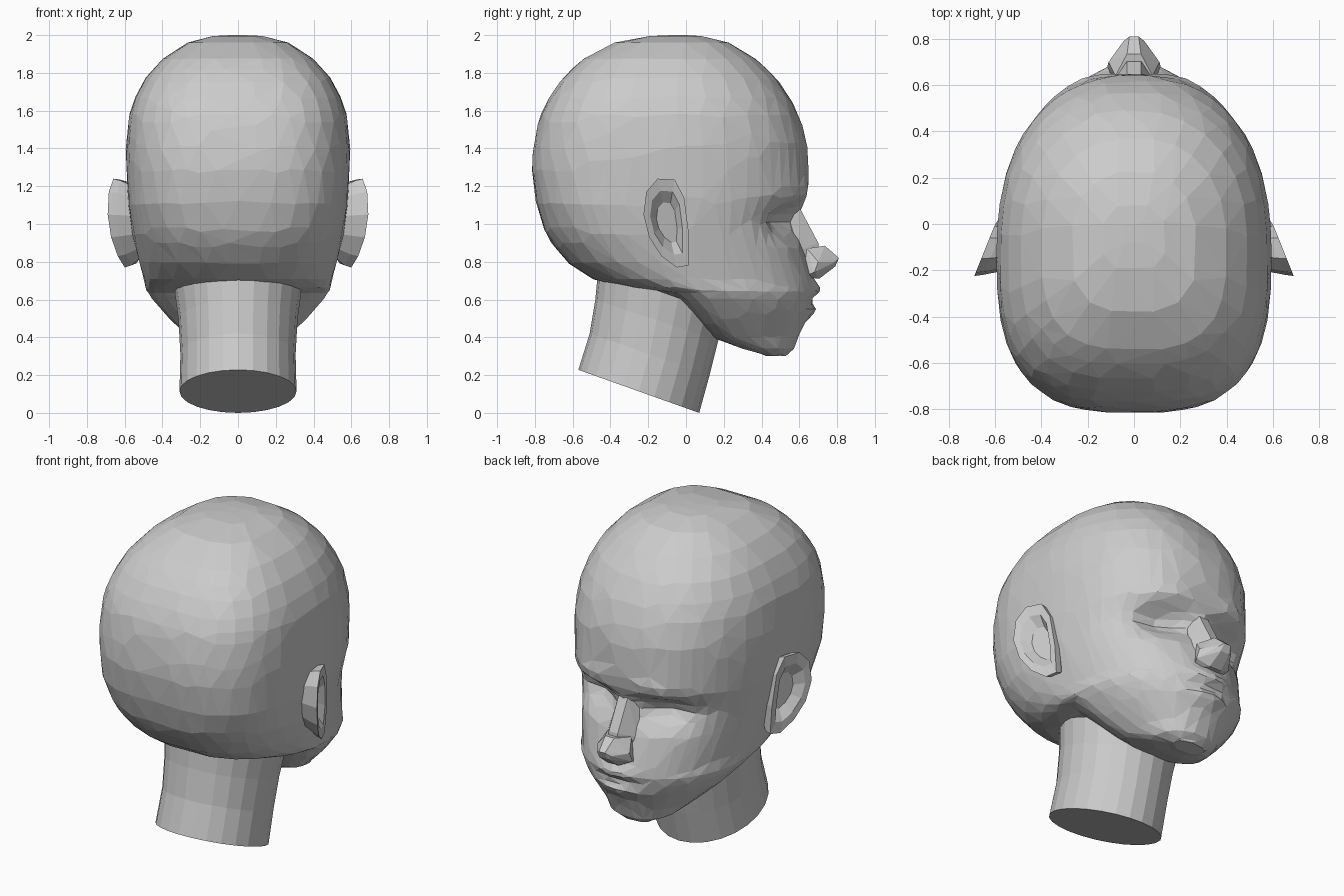
import bpy, bmesh, math

if "Cube" in bpy.data.objects:
    bpy.data.objects.remove(bpy.data.objects["Cube"])


def make_object(name, bm):
    bmesh.ops.recalc_face_normals(bm, faces=bm.faces)
    mesh = bpy.data.meshes.new(name)
    bm.to_mesh(mesh)
    bm.free()
    ob = bpy.data.objects.new(name, mesh)
    bpy.context.collection.objects.link(ob)
    return ob


def loft(rings):
    bm = bmesh.new()
    loops = [[bm.verts.new(p) for p in r] for r in rings]
    n = len(loops[0])
    for a, b in zip(loops, loops[1:]):
        for i in range(n):
            j = (i + 1) % n
            bm.faces.new((a[i], a[j], b[j], b[i]))
    bm.faces.new(loops[0][::-1])
    bm.faces.new(loops[-1])
    return bm


def hull(name, half):
    bm = bmesh.new()
    for x, y, z in half:
        for s in ((1, -1) if x else (1,)):
            bm.verts.new((s * x, y, z))
    res = bmesh.ops.convex_hull(bm, input=bm.verts)
    loose = [v for v in bm.verts if not v.link_faces]
    bmesh.ops.delete(bm, geom=loose, context='VERTS')
    return make_object(name, bm)


def power(v, e):
    return math.copysign(abs(v) ** e, v)


def bump(d, s):
    return math.exp(-(d / s) ** 2)


# Head: horizontal sections (height, back y, front y, half width, widest y)
sections = [
    (.302, .42, .53, .10, .48), (.34, .29, .573, .19, .40),
    (.40, .14, .595, .26, .28), (.47, .05, .625, .335, .22),
    (.55, -.03, .665, .41, .17), (.635, -.13, .675, .475, .12),
    (.665, -.34, .675, .49, .05), (.71, -.50, .67, .50, 0),
    (.80, -.63, .645, .525, -.05), (.93, -.73, .61, .555, -.10),
    (1.05, -.775, .615, .575, -.12), (1.15, -.80, .64, .585, -.12),
    (1.30, -.815, .648, .592, -.12), (1.45, -.80, .635, .59, -.12),
    (1.60, -.76, .585, .57, -.12), (1.75, -.67, .495, .505, -.11),
    (1.87, -.55, .375, .405, -.10), (1.96, -.38, .23, .27, -.08),
    (1.995, -.20, .09, .14, -.05), (2.0, -.09, .01, .05, -.04)]


def smooth_sections(rows, steps):
    out = []
    for i in range(len(rows) - 1):
        quad = [rows[max(0, min(len(rows) - 1, i + k))] for k in (-1, 0, 1, 2)]
        for s in range(steps):
            t = s / steps
            out.append([.5 * (2 * b + (c - a) * t + (2 * a - 5 * b + 4 * c - d) * t * t
                              + (3 * b - a - 3 * c + d) * t ** 3) for a, b, c, d in zip(*quad)])
            out[-1][0] = quad[1][0] * (1 - t) + quad[2][0] * t
    return out + [list(rows[-1])]


def face_features(x, y, z):
    if y > .1:
        ax = abs(x)
        y -= .125 * bump(ax - .22, .16) * bump(z - 1.02, .085)   # eye sockets
        y += .03 * bump(ax - .24, .15) * bump(z - 1.17, .06)     # brow
        y += .035 * bump(ax, .13) * bump(z - .655, .045)         # upper lip
        y += .025 * bump(ax, .12) * bump(z - .54, .04)           # lower lip
        y -= .02 * bump(ax, .14) * bump(z - .595, .025)          # mouth line
    return x, y, z


rings = []
for z, back, front, w, c in smooth_sections(sections, 3):
    k = max(0, min(1, (z - .65) / .45))
    ring = []
    for i in range(56):
        t = 2 * math.pi * i / 56
        s = math.sin(t)
        e = 2 / (2.1 + .2 * k) if s > 0 else 2 / (2.15 + .75 * k)
        y = c + (front - c if s > 0 else c - back) * power(s, e)
        ring.append(face_features(w * power(math.cos(t), e), y, z))
    rings.append(ring)
bm = loft(rings)
bmesh.ops.triangulate(bm, faces=bm.faces)
count = len(bm.faces)
head = make_object("head", bm)
dec = head.modifiers.new("facets", 'DECIMATE')
dec.ratio = 1150 / count

# Neck: slanted tube, each ring given by its back and front points
neck_rings = []
for yb, zb, yf, zf, w in [(-.57, .228, .07, 0, .31), (-.51, .42, .125, .2, .305),
                          (-.48, .60, .17, .38, .315), (-.465, .76, .21, .52, .335)]:
    ring = []
    for i in range(24):
        t = 2 * math.pi * i / 24
        s = (math.sin(t) + 1) / 2
        ring.append((w * math.cos(t), yb + (yf - yb) * s, zb + (zf - zb) * s))
    neck_rings.append(ring)
make_object("neck", loft(neck_rings))

# Nose: bridge and tip with nostril wings
hull("nose_bridge", [(.03, .605, 1.08), (.06, .52, 1.10), (.03, .70, .90),
                     (.10, .60, .86), (.035, .71, .82), (.10, .58, .78)])
hull("nose_tip", [(.03, .735, .885), (.02, .81, .82), (.045, .79, .80), (.03, .79, .775),
                  (.11, .70, .80), (.115, .68, .745), (.04, .705, .71), (.09, .62, .72),
                  (.08, .64, .87)])

# Ears: outline in the side plane, flaring outwards to the back
outline = [(.015, .95), (.012, .78), (-.05, .77), (-.13, .83), (-.195, .93), (-.225, 1.05),
           (-.21, 1.17), (-.15, 1.24), (-.06, 1.235), (-.01, 1.14)]


def ear_ring(side, scale, depth, flat=None):
    cy, cz = -.10, 1.01
    ring = []
    for y, z in outline:
        y, z = cy + (y - cy) * scale, cz + (z - cz) * scale
        rim = .60 - .40 * y - .09 * max(0, 1 - z)
        ring.append((side * (flat if flat else rim - depth), y, z))
    return ring


for side, label in ((1, "right"), (-1, "left")):
    make_object("ear_" + label, loft([
        ear_ring(side, .72, 0, .50), ear_ring(side, .95, .04),
        ear_ring(side, 1, .0), ear_ring(side, .72, .005), ear_ring(side, .45, .05)]))
